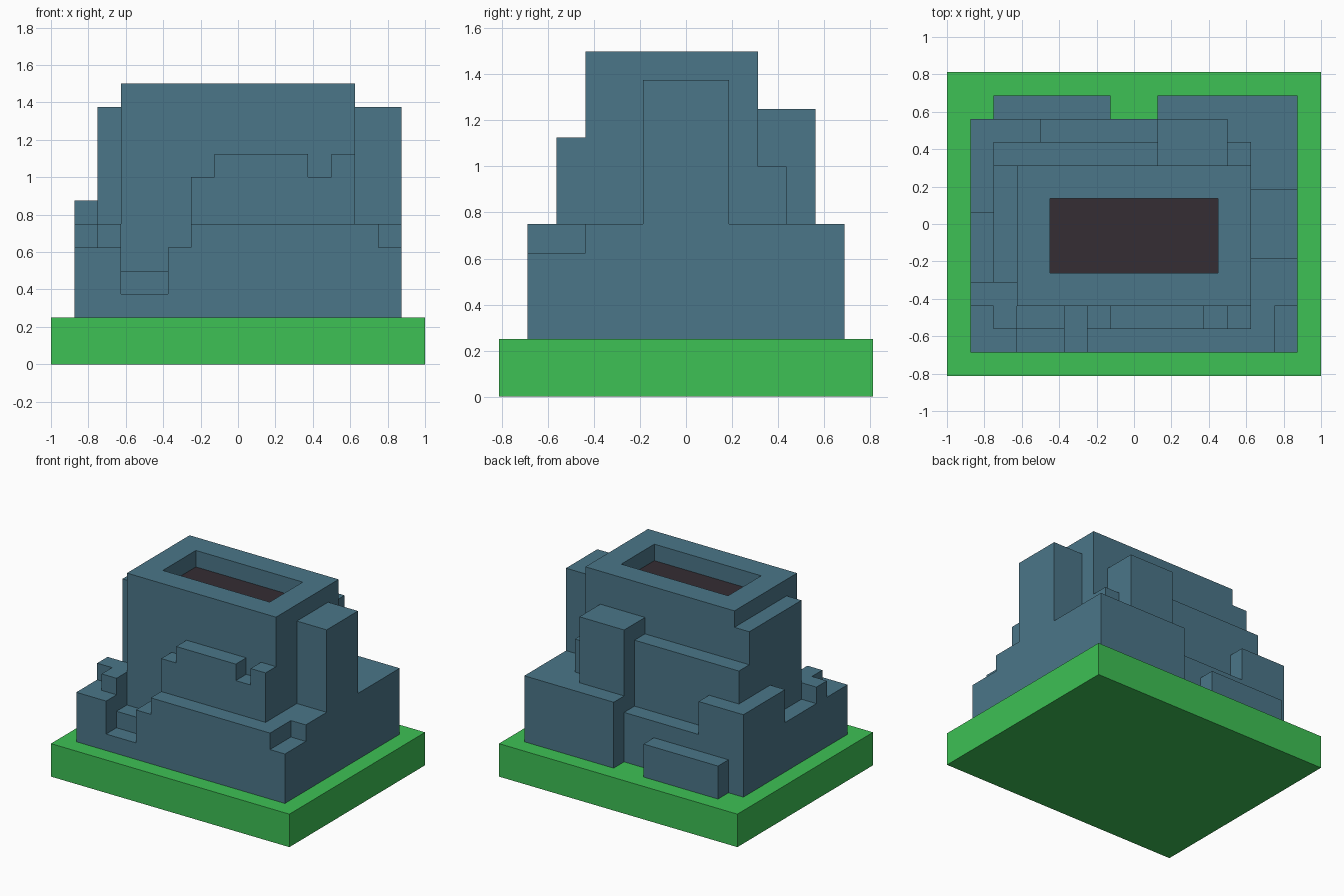
import bpy
import bmesh
from mathutils import Vector

U = 0.125  # one grid cell; x counts from the centre, y from the front edge, z from the floor

if "Cube" in bpy.data.objects:
    bpy.data.objects.remove(bpy.data.objects["Cube"], do_unlink=True)


def material(name, rgb):
    mat = bpy.data.materials.new(name)
    mat.use_nodes = True
    color = (*rgb, 1)
    mat.diffuse_color = color
    mat.node_tree.nodes["Principled BSDF"].inputs["Base Color"].default_value = color
    return mat


GREEN = material("grass green", (0.047, 0.533, 0.089))
BLUE = material("slate blue", (0.07, 0.181, 0.248))
DARK = material("dark opening", (0.035, 0.026, 0.033))


def prism(name, outline, start, end, along="z", mats=(BLUE,), edit=None):
    """Extrude an outline, given in grid cells, along z (plan) or y (front profile)."""
    def place(a, b, c):
        x, y, z = (a, b, c) if along == "z" else (a, c, b)
        return Vector((x, y - 6.5, z)) * U

    bm = bmesh.new()
    face = bm.faces.new([bm.verts.new(place(a, b, start)) for a, b in outline])
    top = bmesh.ops.extrude_face_region(bm, geom=[face])["geom"]
    bmesh.ops.translate(bm, verts=[v for v in top if isinstance(v, bmesh.types.BMVert)],
                        vec=place(0, 0, end) - place(0, 0, start))
    bmesh.ops.recalc_face_normals(bm, faces=bm.faces)
    if edit:
        edit(bm)
    mesh = bpy.data.meshes.new(name)
    bm.to_mesh(mesh)
    bm.free()
    for mat in mats:
        mesh.materials.append(mat)
    obj = bpy.data.objects.new(name, mesh)
    bpy.context.collection.objects.link(obj)
    return obj


def box(name, x0, x1, y0, y1, z0, z1, **options):
    return prism(name, [(x0, y0), (x1, y0), (x1, y1), (x0, y1)], z0, z1, **options)


def sink_opening(bm):
    """Inset the top face and push it down to form the dark slot."""
    top = max(bm.faces, key=lambda f: f.calc_center_median().z)
    bmesh.ops.inset_individual(bm, faces=[top], thickness=2 * U)
    floor = bmesh.ops.extrude_discrete_faces(bm, faces=[top])["faces"][0]
    rim = list(floor.edges)
    bmesh.ops.translate(bm, verts=floor.verts, vec=(0, 0, -U))
    floor.material_index = 1


def sunken_tower(bm):
    """Inset the top face, then extrude it downward with connected walls."""
    top = max(bm.faces, key=lambda f: f.calc_center_median().z)
    bmesh.ops.inset_individual(bm, faces=[top], thickness=2 * U)
    geom = bmesh.ops.extrude_face_region(bm, geom=[top])["geom"]
    floor = next(g for g in geom if isinstance(g, bmesh.types.BMFace))
    if top.is_valid:
        bm.faces.remove(top)
    bmesh.ops.translate(bm, verts=floor.verts, vec=(0, 0, -U))
    floor.material_index = 1
    bmesh.ops.recalc_face_normals(bm, faces=bm.faces)


# Ground slab and main tower
box("ground_slab", -8, 8, 0, 13, 0, 2, mats=(GREEN,))
box("main_tower", -5, 5, 3, 9, 2, 12, mats=(BLUE, DARK), edit=sunken_tower)

# Front wall with its notch, step and crenellated terrace
prism("front_wall", [(-7, 2), (7, 2), (7, 5), (6, 5), (6, 6), (-2, 6), (-2, 5), (-3, 5),
                     (-3, 3), (-5, 3), (-5, 5), (-7, 5)], 1, 3, along="y")
box("front_step", -5, -3, 2, 3, 3, 4)
prism("front_terrace", [(-2, 6), (5, 6), (5, 9), (4, 9), (4, 8), (3, 8), (3, 9),
                        (-1, 9), (-1, 8), (-2, 8)], 2, 3, along="y")

# Side on -x
box("side_wing", -7, -5, 3, 7, 2, 5)
prism("corner_ledge", [(-7, 3), (-6, 3), (-6, 2), (-5, 2), (-5, 4), (-7, 4)], 5, 6)
box("side_buttress", -6, -5, 4, 9, 2, 11)
prism("back_corner_wall", [(-7, 7), (-6, 7), (-6, 10), (-4, 10), (-4, 11), (-7, 11)], 2, 7)

# Back
box("back_ledge", -6, 1, 9, 10, 2, 9)
box("back_step", -4, 1, 10, 11, 2, 5)
box("back_low_block", -6, -1, 11, 12, 2, 4)

# Side on +x, wrapping round to the back
prism("wrap_wing", [(5, 3), (7, 3), (7, 12), (1, 12), (1, 9), (5, 9)], 2, 6)
box("wing_pillar", 5, 7, 5, 8, 6, 11)
box("back_chimney", 1, 4, 9, 11, 6, 10)
box("chimney_shoulder", 4, 5, 9, 10, 6, 8)
